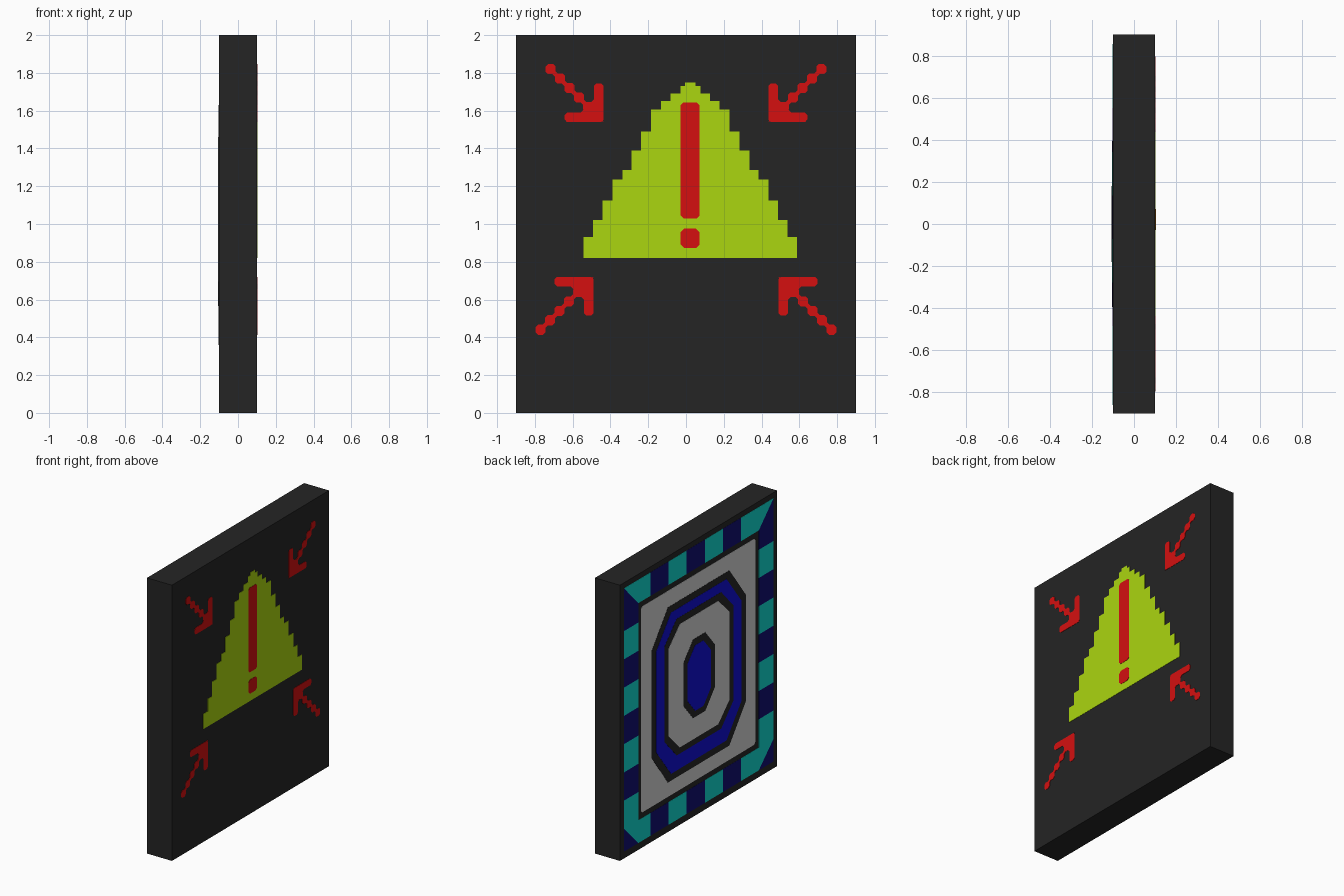
import bpy, bmesh

if "Cube" in bpy.data.objects:
    bpy.data.objects.remove(bpy.data.objects["Cube"])


def material(name, r, g, b):
    m = bpy.data.materials.new(name)
    m.diffuse_color = (r, g, b, 1)
    m.use_nodes = True
    m.node_tree.nodes["Principled BSDF"].inputs["Base Color"].default_value = m.diffuse_color
    return m


CHARCOAL = material("charcoal", 0.018, 0.018, 0.018)
RED = material("red", 0.66, 0.005, 0.005)
LIME = material("lime", 0.41, 0.67, 0.005)
GREY = material("light grey", 0.67, 0.67, 0.67)
TEAL = material("teal", 0.005, 0.70, 0.64)
NAVY = material("navy", 0.005, 0.004, 0.17)
BLUE = material("blue", 0.005, 0.004, 0.68)


def prisms(name, polys, x0, x1, mat):
    """One object made of (y, z) outlines extruded from x0 to x1."""
    bm = bmesh.new()
    for poly in polys:
        a = [bm.verts.new((x0, y, z)) for y, z in poly]
        b = [bm.verts.new((x1, y, z)) for y, z in poly]
        bm.faces.new(a)
        bm.faces.new(b[::-1])
        for i in range(len(a)):
            j = (i + 1) % len(a)
            bm.faces.new((a[i], b[i], b[j], a[j]))
    bmesh.ops.recalc_face_normals(bm, faces=bm.faces)
    me = bpy.data.meshes.new(name)
    bm.to_mesh(me)
    bm.free()
    me.materials.append(mat)
    ob = bpy.data.objects.new(name, me)
    bpy.context.collection.objects.link(ob)
    return ob


def plate(name, polys, side, height, mat):
    return prisms(name, polys, side * 0.098, side * (0.1 + height), mat)


def rect(y0, y1, z0, z1):
    return [(y0, z0), (y1, z0), (y1, z1), (y0, z1)]


def cut_rect(y0, y1, z0, z1, cy, cz=None):
    """Rectangle with cut corners."""
    cz = cy if cz is None else cz
    return [(y0 + cy, z0), (y1 - cy, z0), (y1, z0 + cz), (y1, z1 - cz),
            (y1 - cy, z1), (y0 + cy, z1), (y0, z1 - cz), (y0, z0 + cz)]


# Slab
prisms("slab", [rect(-0.9, 0.9, 0, 2)], -0.1, 0.1, CHARCOAL)

# Warning side (+x): stepped triangle, each step is (half width, top)
steps = [(0.565, 0.93), (0.515, 1.02), (0.465, 1.125), (0.413, 1.235),
         (0.36, 1.285), (0.312, 1.39), (0.26, 1.49), (0.207, 1.605),
         (0.155, 1.65), (0.105, 1.69), (0.053, 1.73), (0.027, 1.75)]
right_edge, z = [], 0.82
for w, top in steps:
    right_edge += [(w, z), (w, top)]
    z = top
left_edge = [(-w, z) for w, z in reversed(right_edge)]
plate("warning_triangle", [[(0.023 + y, z) for y, z in right_edge + left_edge]],
      1, 0.002, LIME)

# Exclamation bar and dot
plate("exclamation_mark", [cut_rect(-0.028, 0.072, 1.03, 1.643, 0.014),
                           cut_rect(-0.028, 0.072, 0.874, 0.975, 0.018)],
      1, 0.004, RED)


# Four arrows pointing inward; local tip at origin, tail towards +a, +b
def arrow():
    polys = [cut_rect(0, 0.05, 0, 0.205, 0.012), cut_rect(0, 0.205, 0, 0.05, 0.012),
             [(0.0, 0.0), (0.125, 0.045), (0.045, 0.125)],
             [(0.07, 0.086), (0.086, 0.07), (0.286, 0.27), (0.27, 0.286)]]
    for d in (0.08, 0.13, 0.18, 0.23, 0.28):
        polys.append(cut_rect(d - 0.027, d + 0.027, d - 0.027, d + 0.027, 0.014))
    return polys


for level, tip_y, tip_z, sz in (("upper", 0.437, 1.54, 1), ("lower", 0.49, 0.72, -1)):
    for hand, sy in (("left", -1), ("right", 1)):
        plate(f"{level}_{hand}_arrow",
              [[(sy * (tip_y + a), tip_z + sz * b) for a, b in p] for p in arrow()],
              1, 0.002, RED)

# Pattern side (-x): checked border
Y0, Y1, IY = -0.86, 0.855, 0.69       # outer edges, inner edge
Z0, Z1, IZ0, IZ1 = 0.05, 1.96, 0.215, 1.79
teal, navy = [], []
for i in range(7):                     # upright strips, teal at the bottom
    a, b = IZ0 + 0.205 * i, IZ0 + 0.205 * (i + 1)
    (navy if i % 2 else teal).extend([rect(Y0, -IY, a, b), rect(IY, Y1, a, b)])
ybounds = [-IY, -0.485, -0.278, -0.071, 0.136, 0.343, 0.55, IY]
for i in range(7):                     # level strips, teal at both ends
    a, b = ybounds[i], ybounds[i + 1]
    (navy if i % 2 else teal).extend([rect(a, b, Z0, IZ0), rect(a, b, IZ1, Z1)])
for inner, outer in ((-IY, Y0), (IY, Y1)):
    # top corners split from outer to inner corner
    teal.append([(inner, IZ1), (outer, Z1), (inner, Z1)])
    navy.append([(inner, 1.65), (outer, 1.65), (outer, Z1), (inner, IZ1)])
    # bottom corners split the other way
    teal.append([(inner, IZ0), (outer, IZ0), (inner, Z0)])
    navy.append([(outer, IZ0), (outer, Z0), (inner, Z0)])
plate("border_teal", teal, -1, 0.001, TEAL)
plate("border_navy", navy, -1, 0.001, NAVY)

# Grey panel and concentric eight-sided rings, stacked as thin layers
plate("grey_panel", [cut_rect(-0.65, 0.66, 0.255, 1.75, 0.015)], -1, 0.001, GREY)
layers = [("ring_outer_outline", 0.542, 0.36, 1.63, 0.19, 0.25, CHARCOAL),
          ("ring_blue", 0.488, 0.41, 1.58, 0.17, 0.22, BLUE),
          ("ring_inner_outline", 0.395, 0.52, 1.51, 0.14, 0.15, CHARCOAL),
          ("ring_grey", 0.35, 0.565, 1.46, 0.13, 0.13, GREY),
          ("centre_outline", 0.18, 0.72, 1.29, 0.11, 0.13, CHARCOAL),
          ("centre_blue", 0.133, 0.765, 1.24, 0.085, 0.1, BLUE)]
for i, (name, w, z0, z1, cy, cz, mat) in enumerate(layers):
    plate(name, [cut_rect(-w, w, z0, z1, cy, cz)], -1, 0.002 + 0.001 * i, mat)
